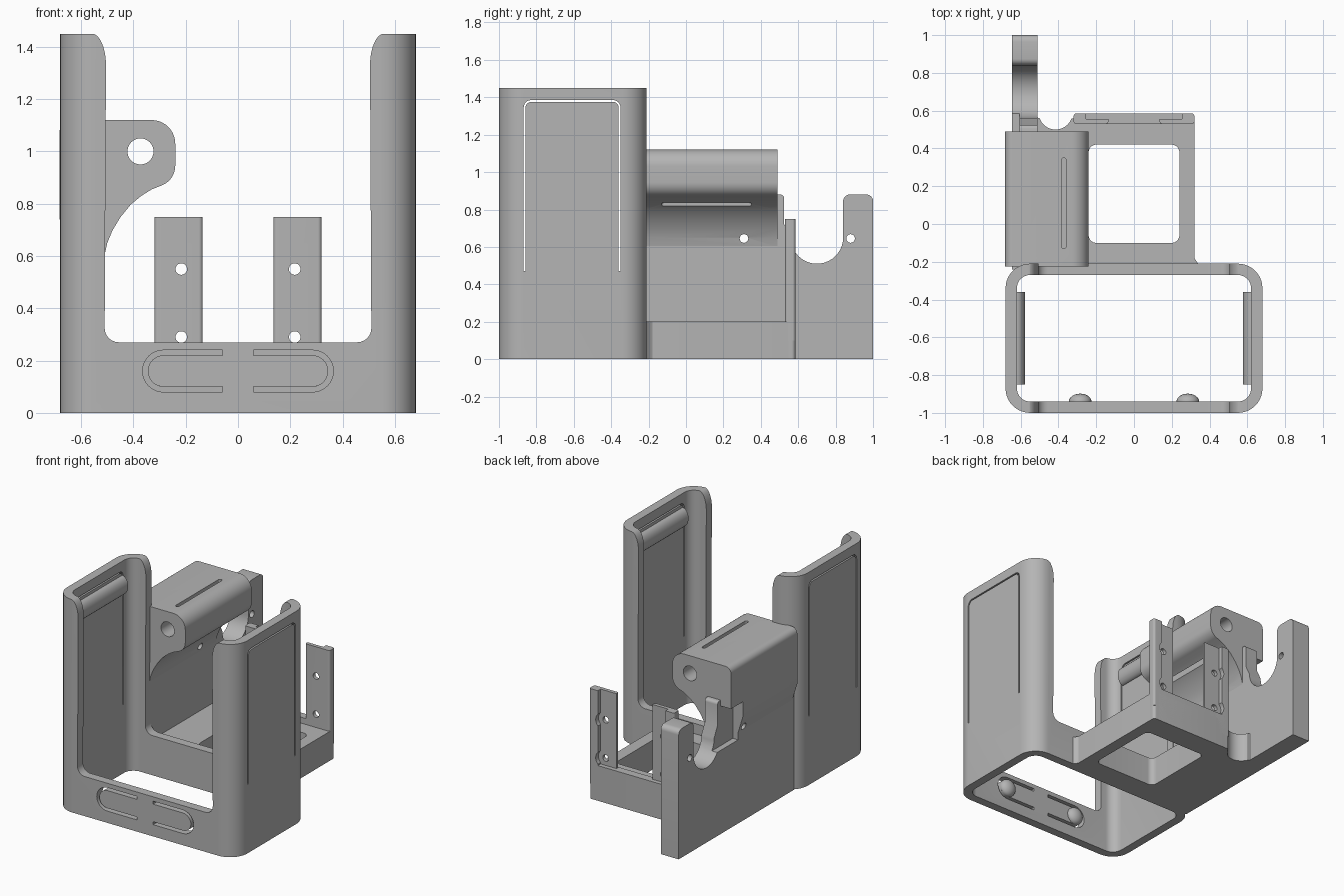
import bpy, bmesh, math
from mathutils import Vector

if "Cube" in bpy.data.objects:
    bpy.data.objects.remove(bpy.data.objects["Cube"])

grey = bpy.data.materials.new("matte_grey")
grey.diffuse_color = (0.46, 0.46, 0.46, 1)
grey.use_nodes = True
grey.node_tree.nodes["Principled BSDF"].inputs["Base Color"].default_value = grey.diffuse_color


def prism(name, pts, a, b, axis):
    """Extrude a 2D outline from a to b along axis (remaining axes in xyz order)."""
    place = {"x": lambda u, v, w: (w, u, v), "y": lambda u, v, w: (u, w, v),
             "z": lambda u, v, w: (u, v, w)}[axis]
    bm = bmesh.new()
    base = bm.faces.new([bm.verts.new(place(u, v, a)) for u, v in pts])
    new = bmesh.ops.extrude_face_region(bm, geom=[base])["geom"]
    shift = Vector(place(0, 0, b - a))
    bmesh.ops.translate(bm, vec=shift, verts=[g for g in new if isinstance(g, bmesh.types.BMVert)])
    bmesh.ops.recalc_face_normals(bm, faces=bm.faces)
    me = bpy.data.meshes.new(name)
    bm.to_mesh(me)
    bm.free()
    me.materials.append(grey)
    ob = bpy.data.objects.new(name, me)
    bpy.context.collection.objects.link(ob)
    return ob


def arc(cx, cy, r, a0, a1, n=10, ry=None):
    ry = ry or r
    return [(cx + r * math.cos(math.radians(a0 + (a1 - a0) * i / n)),
             cy + ry * math.sin(math.radians(a0 + (a1 - a0) * i / n))) for i in range(n + 1)]


def rrect(x0, x1, y0, y1, r):
    return (arc(x1 - r, y0 + r, r, -90, 0) + arc(x1 - r, y1 - r, r, 0, 90)
            + arc(x0 + r, y1 - r, r, 90, 180) + arc(x0 + r, y0 + r, r, 180, 270))


def rect(x0, x1, y0, y1):
    return [(x0, y0), (x1, y0), (x1, y1), (x0, y1)]


def circle(cx, cy, r, n=24):
    return arc(cx, cy, r, 0, 360, n)[:-1]


def cut(ob, pts, a, b, axis):
    c = prism("cutter", pts, a, b, axis)
    m = ob.modifiers.new("cut", "BOOLEAN")
    m.operation, m.solver, m.object = "DIFFERENCE", "EXACT", c
    bpy.context.view_layer.objects.active = ob
    bpy.ops.object.modifier_apply(modifier=m.name)
    bpy.data.objects.remove(c, do_unlink=True)


# Front holder: tall rounded sleeve
sleeve = prism("holder_sleeve", rrect(-0.68, 0.68, -1, -0.21, 0.13), 0, 1.45, "z")
cut(sleeve, rrect(-0.62, 0.62, -0.94, -0.27, 0.07), -0.1, 1.6, "z")
# Front and back opening between the two side walls
opening = (arc(-0.455, 0.325, 0.055, 180, 270) + arc(0.455, 0.325, 0.055, 270, 360)
           + arc(0.56, 1.33, 0.055, 180, 90, 10, 0.121) + [(0.56, 1.6), (-0.56, 1.6)]
           + arc(-0.56, 1.33, 0.055, 90, 0, 10, 0.121))
cut(sleeve, opening, -1.2, 0.0, "y")
for s in (-1, 1):
    # Side spring tab: thin slot shaped like an upside-down U
    lo, hi = sorted((s * 0.55, s * 0.75))
    tab = ([(-0.868, 0.47)] + arc(-0.828, 1.345, 0.04, 180, 90, 6)
           + arc(-0.39, 1.345, 0.04, 90, 0, 6) + [(-0.35, 0.47), (-0.36, 0.47)]
           + arc(-0.39, 1.345, 0.03, 0, 90, 6) + arc(-0.828, 1.345, 0.03, 90, 180, 6)
           + [(-0.858, 0.47)])
    cut(sleeve, tab, lo, hi, "x")
    # Front spring tab: thin slot shaped like a sideways U
    u = ([(0.06, 0.24)] + arc(0.285, 0.16, 0.08, 90, -90, 16) + [(0.06, 0.08), (0.06, 0.1)]
         + arc(0.285, 0.16, 0.06, -90, 90, 16) + [(0.06, 0.22)])
    cut(sleeve, [(s * p, q) for p, q in u], -1.1, -0.9, "y")
    # Grip ridge inside the side wall
    prism("grip_ridge", arc(s * 0.622, 1.29, 0.046, 0, 360, 24, 0.065)[:-1], -0.85, -0.36, "y")
    # Round detent inside the front wall
    bpy.ops.mesh.primitive_uv_sphere_add(segments=24, ring_count=12, radius=0.06,
                                         location=(s * 0.285, -0.94, 0.16))
    dome = bpy.context.object
    dome.name = "detent"
    dome.scale.y = 0.7
    dome.data.materials.append(grey)

# Rear base slab with a scooped back edge and a square window
slab = prism("rear_base", [(-0.6, -0.25), (0.32, -0.25)] + arc(0.28, 0.545, 0.04, 0, 90, 6)
             + arc(-0.28, 0.545, 0.04, 90, 160, 6)
             + arc(-0.415, 0.59, 0.09, -20, -160, 12) + [(-0.6, 0.6)], 0, 0.2, "z")
cut(slab, rrect(-0.24, 0.24, -0.1, 0.42, 0.04), -0.1, 0.4, "z")
prism("base_fillet", [(0.3, -0.22), (0.36, -0.22), (0.336, -0.206), (0.32, -0.18)], 0, 0.2, "z")
prism("base_back_rim", rrect(-0.32, 0.32, 0.53, 0.585, 0.02), 0, 0.24, "z")

# Two drilled back posts with a channel on the rear face
for s in (-1, 1):
    x0, x1 = sorted((s * 0.135, s * 0.32))
    post = prism("back_post", rrect(x0, x1, 0.53, 0.585, 0.015), 0.1, 0.75, "z")
    c0, c1 = sorted((s * 0.1, s * 0.255))
    cut(post, rect(c0, c1, 0.555, 0.7), 0.24, 0.9, "z")
    for z in (0.29, 0.55):
        cut(post, circle(s * 0.217, z, 0.055), 0.5551, 0.7, "y")
        cut(post, circle(s * 0.217, z, 0.022), 0.4, 0.7, "y")

# Long left wall with U notch and end pillar
side = ([(-0.24, 0), (1, 0)] + arc(0.965, 0.845, 0.035, 0, 90, 6)
        + arc(0.875, 0.845, 0.035, 90, 180, 6) + arc(0.7, 0.65, 0.14, 0, -180, 20)
        + [(0.525, 0.72)] + arc(0.505, 0.86, 0.02, 0, 90, 4) + [(-0.24, 0.88)])
wall = prism("left_wall", side, -0.645, -0.51, "x")
cut(wall, rect(0.36, 0.6, 0.57, 1.0), -0.7, -0.605, "x")
for y in (0.31, 0.88):
    cut(wall, circle(y, 0.645, 0.023), -0.8, -0.4, "x")

# Overhanging arm with pin hole and top slot
arm_outline = ([(-0.645, 0.62), (-0.682, 0.74)] + arc(-0.642, 1.08, 0.04, 180, 90, 6)
               + arc(-0.33, 1.03, 0.09, 90, 0) + arc(-0.32, 0.945, 0.08, 0, -65, 8)
               + [(-0.33, 0.855), (-0.37, 0.83), (-0.41, 0.797), (-0.45, 0.748),
                  (-0.48, 0.698), (-0.5, 0.65), (-0.511, 0.6)])
arm = prism("overhang_arm", arm_outline, -0.225, 0.49, "y")
cut(arm, rect(0.36, 0.6, 0.4, 0.84), -0.7, -0.605, "x")
cut(arm, circle(-0.373, 1.0, 0.05), -0.4, 0.7, "y")
cut(arm, circle(0.31, 0.645, 0.023), -0.8, -0.45, "x")
cut(arm, rrect(-0.385, -0.36, -0.13, 0.35, 0.012), 0.7, 1.3, "z")

# Smooth curved surfaces, keep hard edges crisp
bpy.ops.object.select_all(action="SELECT")
bpy.context.view_layer.objects.active = sleeve
bpy.ops.object.shade_smooth_by_angle(angle=math.radians(30))
